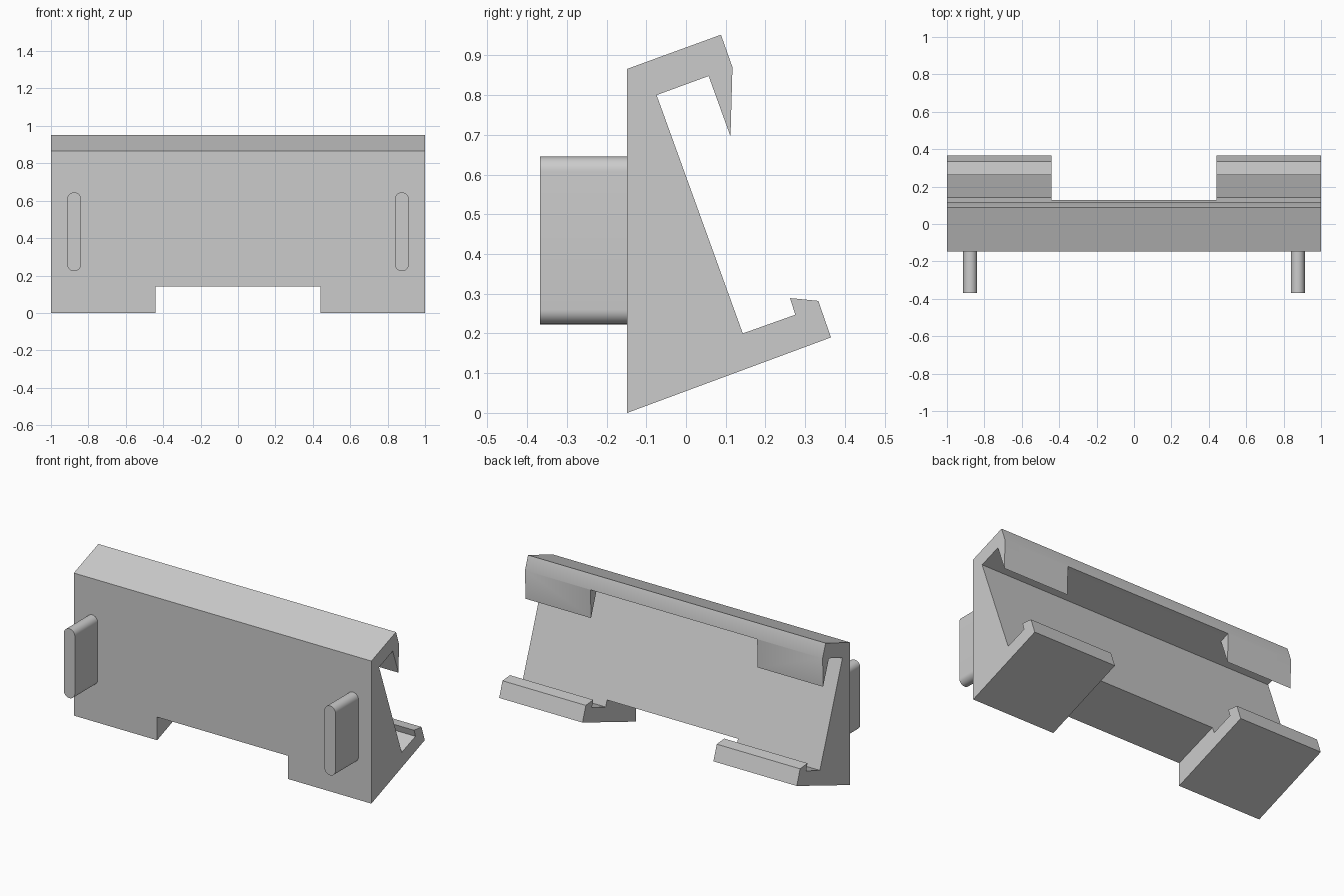
import bpy
import bmesh
import math

cube = bpy.data.objects.get("Cube")
if cube:
    bpy.data.objects.remove(cube, do_unlink=True)

grey = bpy.data.materials.new("light_grey")
grey.use_nodes = True
grey.diffuse_color = (0.6, 0.6, 0.6, 1)
grey.node_tree.nodes["Principled BSDF"].inputs["Base Color"].default_value = (0.6, 0.6, 0.6, 1)


def prism(name, points, axis_point, direction):
    """Extrude a closed outline, mapping each 2D point into space with axis_point."""
    bm = bmesh.new()
    face = bm.faces.new([bm.verts.new(axis_point(p)) for p in points])
    ext = bmesh.ops.extrude_face_region(bm, geom=[face])
    moved = [g for g in ext["geom"] if isinstance(g, bmesh.types.BMVert)]
    bmesh.ops.translate(bm, verts=moved, vec=direction)
    bmesh.ops.recalc_face_normals(bm, faces=bm.faces)
    mesh = bpy.data.meshes.new(name)
    bm.to_mesh(mesh)
    bm.free()
    mesh.materials.append(grey)
    obj = bpy.data.objects.new(name, mesh)
    bpy.context.collection.objects.link(obj)
    return obj


def side_prism(name, points, half_width):
    """Side outline (y, z) extruded across x, centred."""
    return prism(name, points, lambda p: (-half_width, p[0], p[1]), (2 * half_width, 0, 0))


def activate(obj):
    bpy.ops.object.select_all(action="DESELECT")
    obj.select_set(True)
    bpy.context.view_layer.objects.active = obj


# Clip body: upright wedge with a hook above and a lipped tray below
body = side_prism("clip_body", [
    (-0.148, 0), (0.365, 0.19), (0.333, 0.282), (0.262, 0.289),
    (0.275, 0.247), (0.143, 0.2), (-0.074, 0.8), (0.057, 0.848),
    (0.112, 0.696), (0.117, 0.87), (0.088, 0.952), (-0.148, 0.866)], 1)

# Gaps that split the tray and the hook tip into two
tray_gap = side_prism("tray_gap_cutter", [
    (-0.25, 0.105), (0.13, 0.2376), (0.13, 0.35),
    (0.5, 0.35), (0.5, -0.1), (-0.25, -0.1)], 0.44)
hook_gap = side_prism("hook_gap_cutter", [
    (0.03, 0.8), (0.057, 0.848), (0.2, 0.899), (0.2, 0.65), (0.03, 0.65)], 0.56)

for cutter in (tray_gap, hook_gap):
    cutter.hide_render = True
    mod = body.modifiers.new(cutter.name, "BOOLEAN")
    mod.operation = "DIFFERENCE"
    mod.solver = "EXACT"
    mod.object = cutter
    activate(body)
    bpy.ops.object.modifier_apply(modifier=mod.name)
    bpy.data.objects.remove(cutter, do_unlink=True)

# Round-ended pegs on the front
radius, low, high, steps = 0.037, 0.26, 0.608, 16
outline = []
for centre, start in ((high, 0), (low, math.pi)):
    for i in range(steps + 1):
        a = start + math.pi * i / steps
        outline.append((radius * math.cos(a), centre + radius * math.sin(a)))

pegs = [prism(name, outline, lambda p, x=x: (x + p[0], -0.368, p[1]), (0, 0.225, 0))
        for name, x in (("left_peg", 0.876), ("right_peg", -0.876))]

for obj in [body] + pegs:
    activate(obj)
    bpy.ops.object.shade_smooth_by_angle(angle=math.radians(30))
